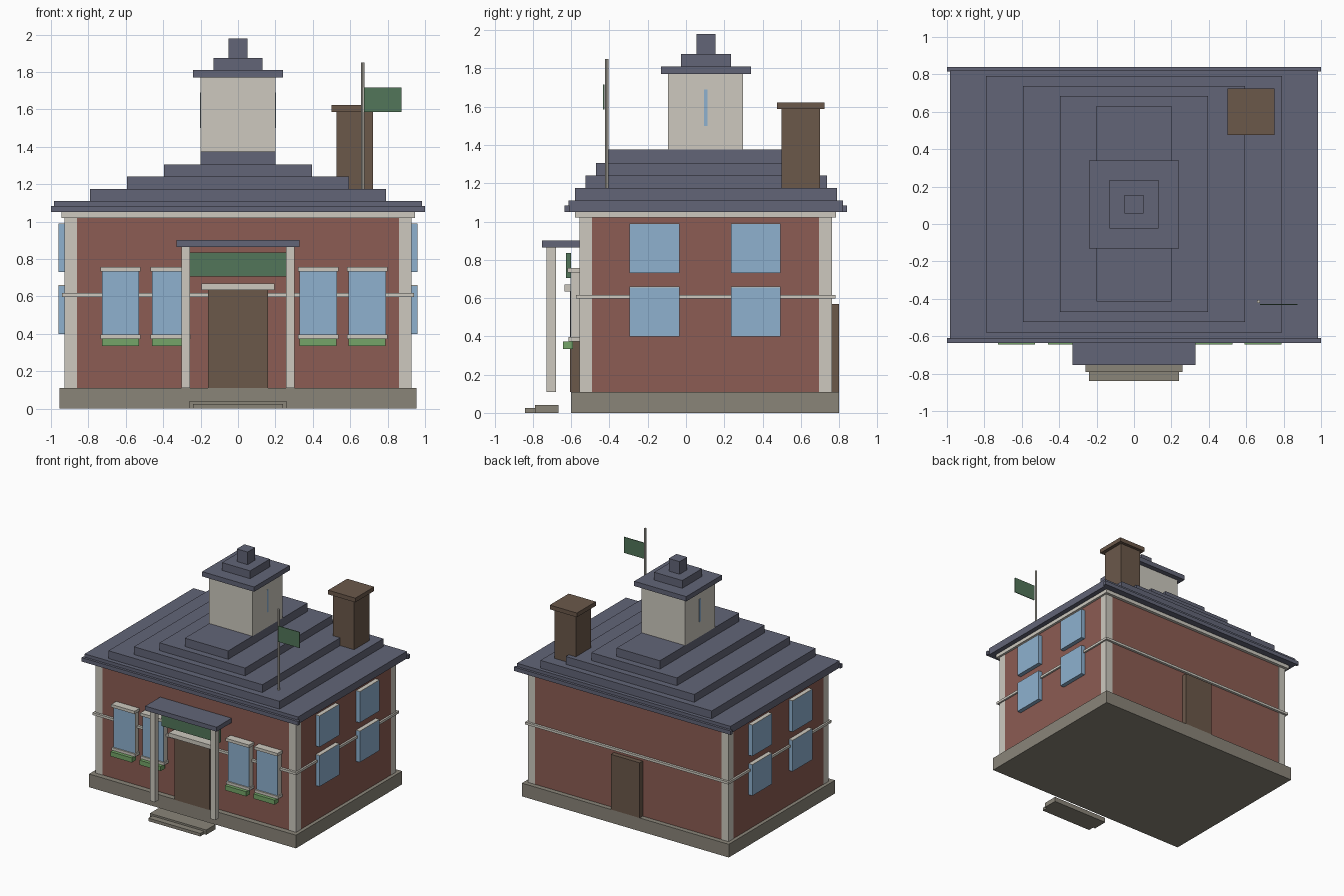
import bpy, bmesh


def material(name, r, g, b):
    # sRGB 0-255 to linear
    lin = [c / 255 / 12.92 if c < 11 else ((c / 255 + 0.055) / 1.055) ** 2.4 for c in (r, g, b)]
    m = bpy.data.materials.new(name)
    m.diffuse_color = (*lin, 1)
    return m


brick = material("red_brick", 140, 92, 83)
slate = material("blue_slate", 98, 101, 119)
cream = material("cream_trim", 205, 201, 191)
stone = material("grey_stone", 138, 133, 121)
brown = material("brown_wood", 107, 88, 74)
blue = material("window_blue", 142, 177, 207)
green = material("dark_green", 82, 118, 90)
leaf = material("leaf_green", 117, 165, 104)


def finish(name, bm, mat):
    me = bpy.data.meshes.new(name)
    bm.to_mesh(me)
    bm.free()
    me.materials.append(mat)
    ob = bpy.data.objects.new(name, me)
    bpy.context.collection.objects.link(ob)
    return ob


def box(name, mat, x0, x1, y0, y1, z0, z1):
    bm = bmesh.new()
    bmesh.ops.create_cube(bm, size=1)
    for v in bm.verts:
        v.co = (x1 if v.co.x > 0 else x0, y1 if v.co.y > 0 else y0, z1 if v.co.z > 0 else z0)
    return finish(name, bm, mat)


def wide(name, mat, hx, y0, y1, z0, z1):
    return box(name, mat, -hx, hx, y0, y1, z0, z1)


# body
wide("foundation", stone, 0.955, -0.60, 0.80, 0, 0.11)
wide("walls", brick, 0.925, -0.555, 0.76, 0.11, 1.02)
wide("belt_course", cream, 0.94, -0.575, 0.78, 0.597, 0.617)
wide("cornice", cream, 0.945, -0.58, 0.785, 1.02, 1.055)

# corner strips, almost flush with the walls
for s in (-1, 1):
    xs = sorted((s * 0.86, s * 0.927))
    box("corner_strip_front", cream, *xs, -0.557, -0.49, 0.11, 1.02)
    box("corner_strip_back", cream, *xs, 0.695, 0.762, 0.11, 1.02)

# stepped roof with gutters
tiers = [(0.985, -0.615, 0.82), (0.79, -0.58, 0.79), (0.593, -0.525, 0.738),
         (0.395, -0.47, 0.685), (0.2, -0.415, 0.63)]
levels = [1.05, 1.11, 1.175, 1.24, 1.305, 1.375]
for i, (hx, y0, y1) in enumerate(tiers):
    wide("roof_tier", slate, hx, y0, y1, levels[i], levels[i + 1])
wide("gutter_front", slate, 1.0, -0.635, -0.61, 1.05, 1.083)
wide("gutter_back", slate, 1.0, 0.815, 0.84, 1.05, 1.083)

# cupola
wide("cupola", cream, 0.2, -0.095, 0.298, 1.375, 1.77)
wide("cupola_slit", blue, 0.202, 0.094, 0.112, 1.50, 1.69)
wide("cupola_eave", slate, 0.24, -0.13, 0.34, 1.77, 1.81)
wide("cupola_cap", slate, 0.13, -0.025, 0.235, 1.81, 1.875)
wide("finial", slate, 0.05, 0.055, 0.155, 1.875, 1.98)

# chimney
box("chimney", brown, 0.527, 0.722, 0.50, 0.70, 1.17, 1.59)
box("chimney_cap", brown, 0.50, 0.75, 0.475, 0.725, 1.587, 1.622)

# flag and pole
bm = bmesh.new()
bmesh.ops.create_cone(bm, cap_ends=True, segments=8, radius1=0.009, radius2=0.009, depth=0.68)
bmesh.ops.translate(bm, verts=bm.verts, vec=(0.666, -0.415, 1.51))
finish("flagpole", bm, cream)
box("flag", green, 0.673, 0.873, -0.433, -0.427, 1.585, 1.717)

# front windows with lintel, sill and planter
for cx in (-0.628, -0.361, 0.428, 0.69):
    box("window_frame", cream, cx - 0.1, cx + 0.1, -0.60, -0.54, 0.395, 0.735)
    box("window_glass", blue, cx - 0.098, cx + 0.098, -0.604, -0.599, 0.395, 0.735)
    box("window_lintel", cream, cx - 0.108, cx + 0.108, -0.62, -0.55, 0.733, 0.757)
    box("window_sill", cream, cx - 0.108, cx + 0.108, -0.615, -0.55, 0.373, 0.396)
    box("planter", leaf, cx - 0.098, cx + 0.098, -0.643, -0.59, 0.335, 0.374)

# side windows, two storeys on both sides
for s in (-1, 1):
    xs = sorted((s * 0.90, s * 0.96))
    for y0 in (-0.295, 0.235):
        for z0 in (0.40, 0.73):
            box("side_window", blue, *xs, y0, y0 + 0.26, z0, z0 + 0.256)
            box("side_window_cap", cream, *xs, y0, y0 + 0.26, z0 + 0.256, z0 + 0.26)

# doors and sign board
wide("front_door", brown, 0.16, -0.607, -0.54, 0.11, 0.64)
wide("door_lintel", cream, 0.195, -0.635, -0.55, 0.635, 0.67)
wide("sign_board", green, 0.265, -0.627, -0.60, 0.705, 0.835)
wide("back_door", brown, 0.133, 0.74, 0.80, 0.11, 0.57)

# porch
for s in (-1, 1):
    box("porch_column", cream, *sorted((s * 0.256, s * 0.303)), -0.73, -0.68, 0.11, 0.866)
wide("porch_roof", slate, 0.33, -0.753, -0.55, 0.865, 0.902)
wide("upper_step", stone, 0.26, -0.79, -0.665, 0, 0.04)
wide("lower_step", stone, 0.24, -0.84, -0.72, 0, 0.025)
